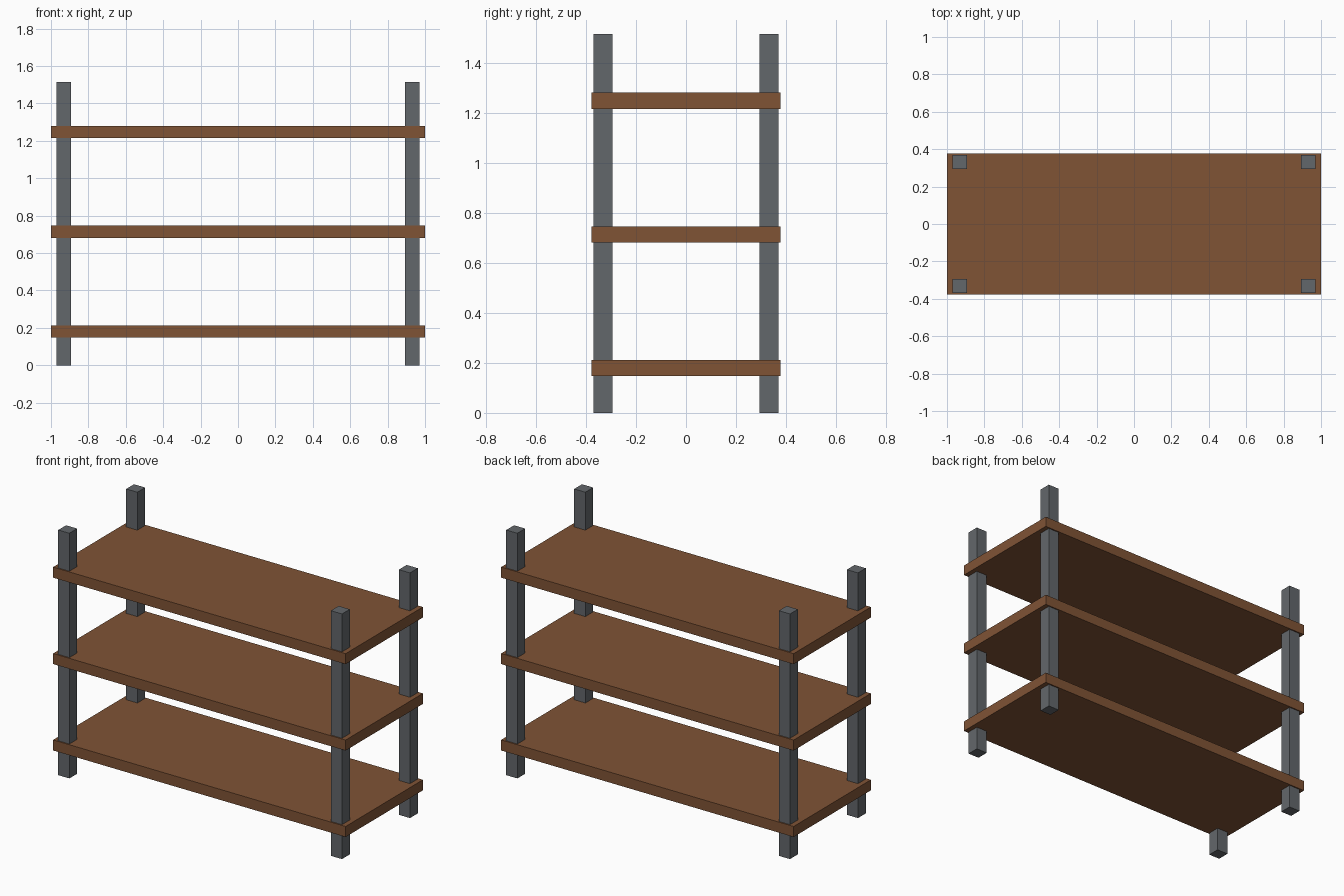
import bpy
import bmesh
from mathutils import Matrix, Vector

cube = bpy.data.objects.get("Cube")
if cube:
    bpy.data.objects.remove(cube, do_unlink=True)


def make_material(name, rgb):
    mat = bpy.data.materials.new(name)
    mat.use_nodes = True
    mat.diffuse_color = (*rgb, 1)
    mat.node_tree.nodes["Principled BSDF"].inputs["Base Color"].default_value = (*rgb, 1)
    return mat


def make_box(name, size, location, mat):
    mesh = bpy.data.meshes.new(name)
    bm = bmesh.new()
    bmesh.ops.create_cube(bm, size=1, matrix=Matrix.Diagonal((*size, 1)))
    bm.to_mesh(mesh)
    bm.free()
    mesh.materials.append(mat)
    obj = bpy.data.objects.new(name, mesh)
    obj.location = Vector(location)
    bpy.context.collection.objects.link(obj)
    return obj


brown = make_material("brown wood", (0.215, 0.087, 0.036))
grey = make_material("grey metal", (0.124, 0.135, 0.147))

# Three boards, evenly spaced
for level, name in enumerate(("lower_shelf", "middle_shelf", "upper_shelf")):
    make_box(name, (2, 0.755, 0.065), (0, 0, 0.18 + level * 0.534), brown)

# Four square corner posts running through the boards
height = 1.515
for side, sx in (("left", 1), ("right", -1)):
    for end, sy in (("front", -1), ("back", 1)):
        make_box(f"{end}_{side}_post", (0.076, 0.076, height),
                 (sx * 0.932, sy * 0.332, height / 2), grey)
